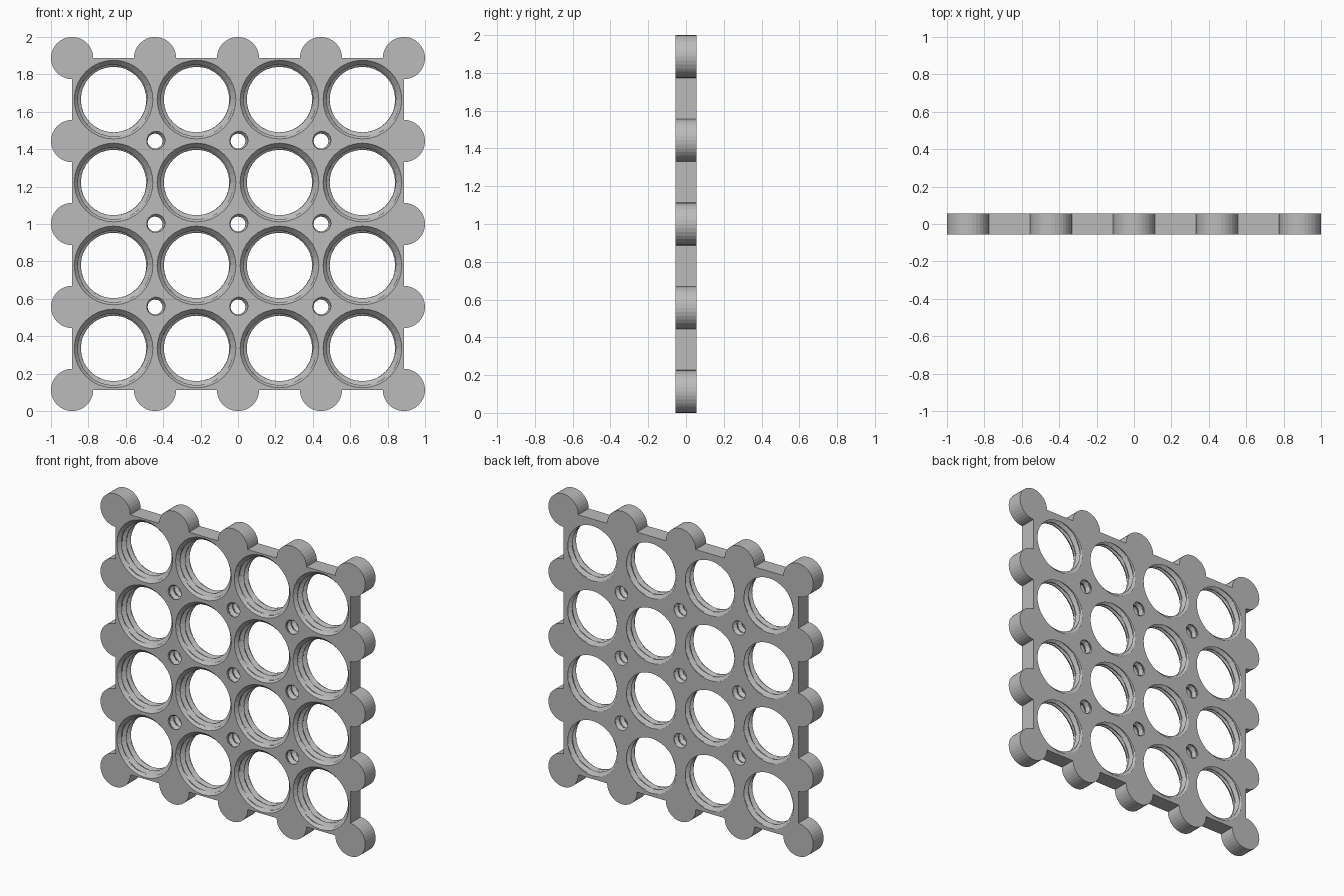
import bpy
import bmesh
from math import cos, sin, pi, radians

if "Cube" in bpy.data.objects:
    bpy.data.objects.remove(bpy.data.objects["Cube"])

PITCH = 0.4435      # grid spacing of holes and edge discs
EDGE = 2 * PITCH    # half width of the square plate
DISC = 1 - EDGE     # radius of the edge discs
HALF = 0.056        # half thickness

grey = bpy.data.materials.new("grey plastic")
grey.use_nodes = True
grey.diffuse_color = (0.5, 0.5, 0.5, 1)
grey.node_tree.nodes["Principled BSDF"].inputs["Base Color"].default_value = (0.5, 0.5, 0.5, 1)


def add_object(name, bm):
    bmesh.ops.recalc_face_normals(bm, faces=bm.faces)
    mesh = bpy.data.meshes.new(name)
    bm.to_mesh(mesh)
    bm.free()
    mesh.materials.append(grey)
    obj = bpy.data.objects.new(name, mesh)
    bpy.context.collection.objects.link(obj)
    return obj


def arc(cx, cz, start, end, steps):
    angles = [radians(start + (end - start) * i / steps) for i in range(steps + 1)]
    return [(cx + DISC * cos(a), cz + DISC * sin(a)) for a in angles]


# Plate outline: one side with its corner disc, turned four times
side = arc(-EDGE, -EDGE, 90, 360, 24)
for i in (-1, 0, 1):
    side += arc(i * PITCH, -EDGE, 180, 360, 16)
outline = []
for _ in range(4):
    outline += side
    side = [(-z, x) for x, z in side]

bm = bmesh.new()
face = bm.faces.new([bm.verts.new((x, -HALF, z + 1)) for x, z in outline])
back = bmesh.ops.extrude_face_region(bm, geom=[face])["geom"]
bmesh.ops.translate(bm, vec=(0, 2 * HALF, 0),
                    verts=[v for v in back if isinstance(v, bmesh.types.BMVert)])
plate = add_object("connector_plate", bm)


def thread_cutter(bm, cx, cz, crest, root, lead, mouth, sides):
    """Solid screw shape with a helical ridge and a flared front mouth."""
    step = lead / 8
    y = -HALF - 0.012
    rings = []
    while y < HALF + 0.012:
        ring = []
        for i in range(sides):
            phase = (y / lead + i / sides) % 1
            wave = min(1, max(0, 2.6 * abs(phase - 0.5) - 0.15))
            r = crest + (root - crest) * wave
            r = max(r, mouth - 0.9 * max(0, y + HALF))
            a = 2 * pi * i / sides
            ring.append(bm.verts.new((cx + r * cos(a), y, cz + r * sin(a))))
        rings.append(ring)
        y += step
    for lower, upper in zip(rings, rings[1:]):
        for i in range(sides):
            j = (i + 1) % sides
            bm.faces.new((lower[i], lower[j], upper[j]))
            bm.faces.new((lower[i], upper[j], upper[i]))
    bm.faces.new(rings[0])
    bm.faces.new(rings[-1])


# Large threaded holes, and small threaded holes between them
bm = bmesh.new()
for i in range(4):
    for j in range(4):
        thread_cutter(bm, (i - 1.5) * PITCH, 1 + (j - 1.5) * PITCH,
                      0.175, 0.2, 0.045, 0.211, 32)
for i in (-1, 0, 1):
    for j in (-1, 0, 1):
        thread_cutter(bm, i * PITCH, 1 + j * PITCH, 0.04, 0.056, 0.05, 0.045, 16)
cutter = add_object("hole_cutter", bm)
cutter.hide_render = True

# Cut the holes and keep the finished mesh
mod = plate.modifiers.new("holes", "BOOLEAN")
mod.operation = "DIFFERENCE"
mod.solver = "EXACT"
mod.object = cutter
bpy.context.view_layer.update()
evaluated = plate.evaluated_get(bpy.context.evaluated_depsgraph_get())
finished = bpy.data.meshes.new_from_object(evaluated)
plate.modifiers.clear()
plate.data = finished
bpy.data.objects.remove(cutter)
